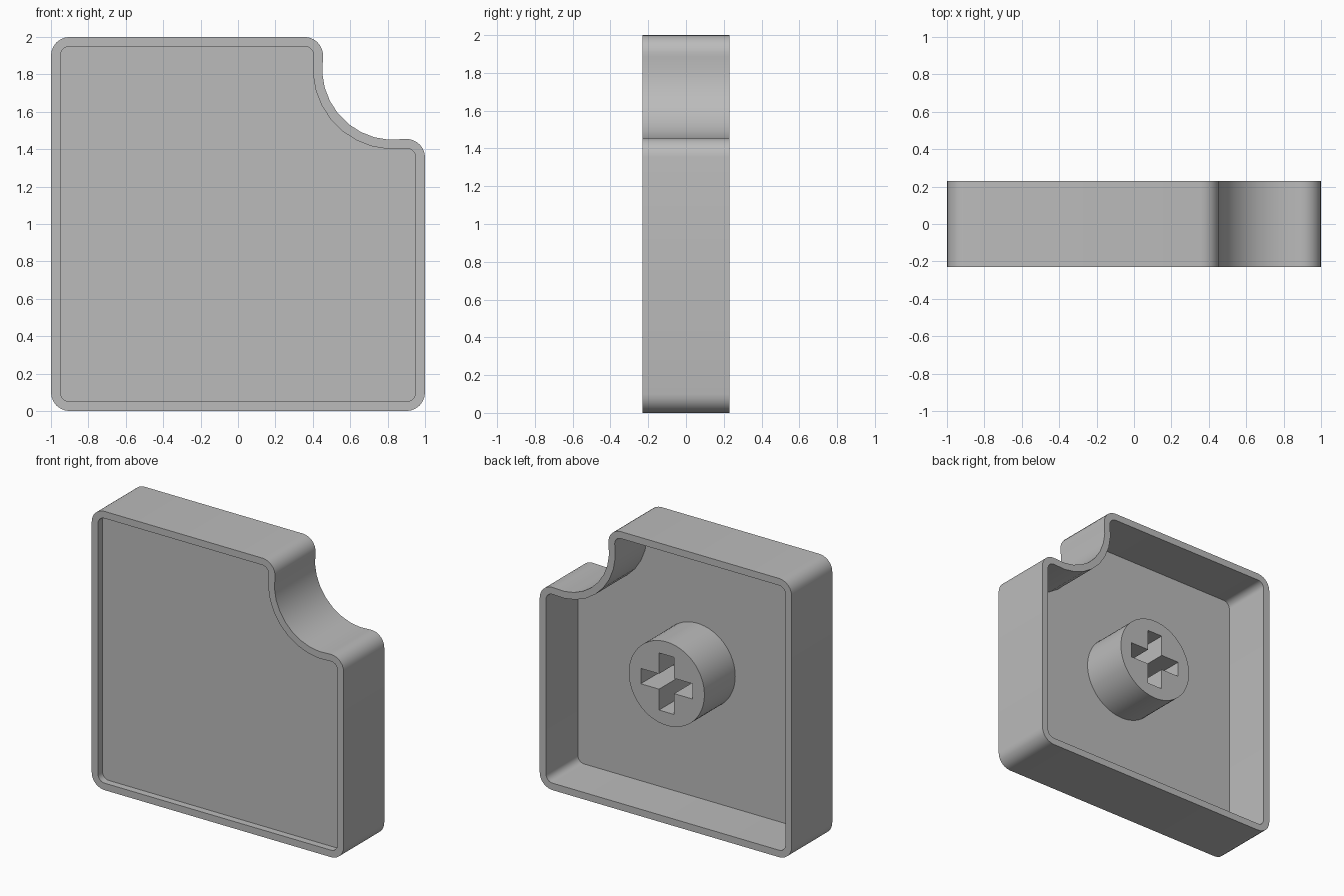
import bpy
import bmesh
from math import asin, cos, degrees, pi, radians, sin, sqrt

if "Cube" in bpy.data.objects:
    bpy.data.objects.remove(bpy.data.objects["Cube"], do_unlink=True)

HALF_DEPTH = 0.23
WALL = 0.05
FLOOR_FRONT, FLOOR_BACK = -0.18, -0.13
CORNER = 0.1            # rounded corner radius
NOTCH, NOTCH_R = 0.83, 0.38   # notch centre along the diagonal, and its radius

grey = bpy.data.materials.new("plain grey")
grey.use_nodes = True
grey.diffuse_color = (0.5, 0.5, 0.5, 1)
grey.node_tree.nodes["Principled BSDF"].inputs["Base Color"].default_value = grey.diffuse_color


def arc(cx, cz, r, start, end, steps):
    angles = [radians(start + (end - start) * i / steps) for i in range(steps + 1)]
    return [(cx + r * cos(a), cz + r * sin(a)) for a in angles]


def outline(inset):
    """Rounded square with a round notch in one corner, moved inward by inset."""
    c = 1 - CORNER
    r = CORNER - inset
    reach = CORNER + NOTCH_R
    drop = c - NOTCH
    fx = NOTCH - sqrt(reach ** 2 - drop ** 2)   # fillet tangent to notch and edge
    tilt = degrees(asin(drop / reach))
    pts = arc(-c, -c, r, 270, 180, 6)
    pts += arc(-c, c, r, 180, 90, 6)
    pts += arc(fx, c, r, 90, -tilt, 7)
    pts += arc(NOTCH, NOTCH, NOTCH_R + inset, 180 - tilt, 270 + tilt, 9)[1:-1]
    pts += arc(c, fx, r, 90 + tilt, 0, 7)
    pts += arc(c, -c, r, 0, -90, 6)
    return [(x, z + 1) for x, z in pts]


def make_object(name, rings, cap_ends=True):
    """Skin a chain of (profile, y) rings and close both ends."""
    bm = bmesh.new()
    loops = [[bm.verts.new((x, y, z)) for x, z in profile] for profile, y in rings]
    for a, b in zip(loops, loops[1:]):
        for i in range(len(a)):
            j = (i + 1) % len(a)
            bm.faces.new((a[i], a[j], b[j], b[i]))
    bm.faces.new(loops[0])
    bm.faces.new(loops[-1])
    bmesh.ops.recalc_face_normals(bm, faces=bm.faces)
    mesh = bpy.data.meshes.new(name)
    bm.to_mesh(mesh)
    bm.free()
    mesh.materials.append(grey)
    obj = bpy.data.objects.new(name, mesh)
    bpy.context.collection.objects.link(obj)
    return obj


def activate(obj):
    bpy.ops.object.select_all(action="DESELECT")
    obj.select_set(True)
    bpy.context.view_layer.objects.active = obj


# Shell: shallow front recess, outer wall, deep back cavity
outer, inner = outline(0), outline(WALL)
shell = make_object("notched_shell", [
    (inner, FLOOR_FRONT), (inner, -HALF_DEPTH), (outer, -HALF_DEPTH),
    (outer, HALF_DEPTH), (inner, HALF_DEPTH), (inner, FLOOR_BACK)])

# Round stem on the back of the floor
circle = arc(0, 1, 0.3, 0, 360, 64)[:-1]
stem = make_object("stem", [(circle, FLOOR_BACK - 0.01), (circle, 0.22)])

# Cross-shaped socket cut through the stem
arm, w, h = 0.205, 0.06, 0.055
quarter = [(arm, h), (w, h), (w, arm)]
cross = quarter + [(-x, z) for x, z in reversed(quarter)]
cross += [(-x, -z) for x, z in cross]
cross = [(x, z + 1) for x, z in cross]
cutter = make_object("socket_cutter", [(cross, -0.3), (cross, 0.4)])
cutter.hide_render = True
cut = stem.modifiers.new("socket", "BOOLEAN")
cut.operation = "DIFFERENCE"
cut.solver = "EXACT"
cut.object = cutter
activate(stem)
bpy.ops.object.modifier_apply(modifier=cut.name)
bpy.data.objects.remove(cutter, do_unlink=True)

for part in (shell, stem):
    activate(part)
    bpy.ops.object.shade_smooth_by_angle(angle=pi / 6)
